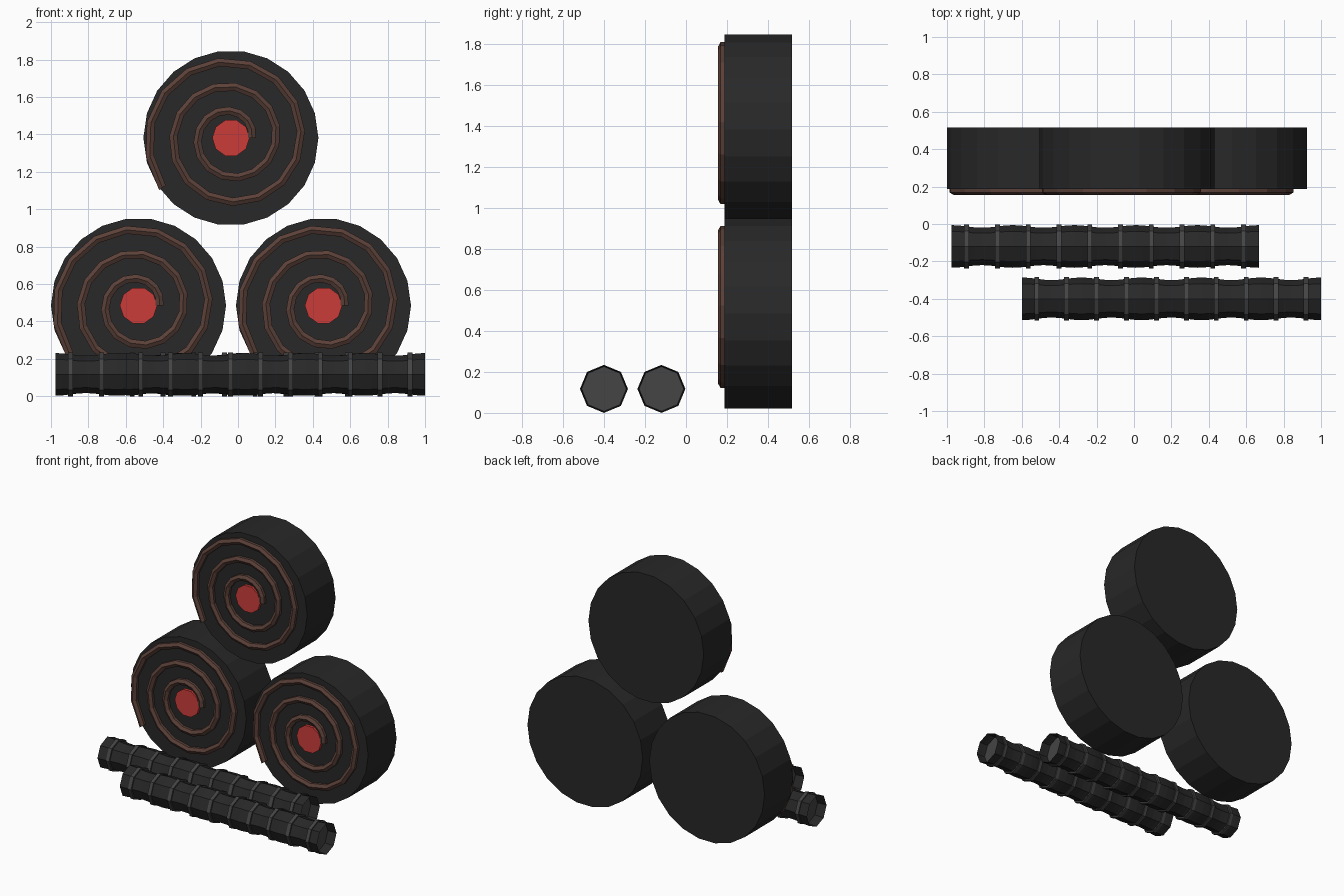
import bpy, bmesh
from math import sin, cos, pi, radians
from mathutils import Vector

if "Cube" in bpy.data.objects:
    bpy.data.objects.remove(bpy.data.objects["Cube"])


def material(name, rgb):
    m = bpy.data.materials.new(name)
    m.diffuse_color = (*rgb, 1)
    m.use_nodes = True
    m.node_tree.nodes["Principled BSDF"].inputs["Base Color"].default_value = m.diffuse_color
    return m


black = material("black", (0.021, 0.021, 0.021))
grey = material("dark_grey", (0.058, 0.058, 0.058))
brown = material("brown", (0.105, 0.052, 0.04))
red = material("red", (0.6, 0.046, 0.042))


def loft(name, rings, mat, capped=True):
    """Skin a list of equal-sized vertex rings into one mesh."""
    bm = bmesh.new()
    loops = [[bm.verts.new(p) for p in ring] for ring in rings]
    n = len(loops[0])
    for a, b in zip(loops, loops[1:]):
        for i in range(n):
            j = (i + 1) % n
            bm.faces.new((a[i], a[j], b[j], b[i]))
    if capped:
        bm.faces.new(loops[0])
        bm.faces.new(loops[-1])
    bmesh.ops.recalc_face_normals(bm, faces=bm.faces)
    mesh = bpy.data.meshes.new(name)
    bm.to_mesh(mesh)
    bm.free()
    mesh.materials.append(mat)
    ob = bpy.data.objects.new(name, mesh)
    bpy.context.collection.objects.link(ob)
    return ob


def circle_y(cx, y, cz, r, n):
    return [(cx + r * cos(2 * pi * i / n), y, cz + r * sin(2 * pi * i / n)) for i in range(n)]


def circle_x(x, cy, cz, r, n=8):
    return [(x, cy + r * cos(2 * pi * i / n), cz + r * sin(2 * pi * i / n)) for i in range(n)]


def wheel(label, cx, cz):
    # Drum and red centre
    loft(label + "_wheel", [circle_y(cx, y, cz, 0.468, 22) for y in (0.188, 0.517)], black)
    loft(label + "_centre", [circle_y(cx, y, cz, 0.1, 10) for y in (0.168, 0.2)], red)
    # Raised spiral strand with a hexagonal section
    rings, steps, turns = [], 40, 2.6
    for s in range(steps + 1):
        t = turns * s / steps
        r, a = 0.112 + 0.131 * t, 2 * pi * t
        out = Vector((cos(a), 0, sin(a)))
        mid = Vector((cx, 0.181, cz)) + out * r
        rings.append([mid + out * 0.025 * sin(pi * k / 3) + Vector((0, -0.025 * cos(pi * k / 3), 0))
                      for k in range(6)])
    loft(label + "_spiral", rings, brown)


def rope(label, x0, x1, cy, cz=0.117):
    length, steps = x1 - x0, 40
    # Open-ended tube with a gently wavy radius
    loft(label + "_rope", [circle_x(x0 + length * s / steps, cy, cz,
                                    0.107 + 0.007 * cos(10 * pi * s / steps))
                           for s in range(steps + 1)], black, False)
    # Ten ridges
    for i in range(10):
        x = x0 + length * (i + 0.5) / 10
        loft(f"{label}_ridge_{i + 1}", [circle_x(x + d, cy, cz, 0.117) for d in (-0.013, 0.013)], grey)


wheel("left", -0.532, 0.485)
wheel("right", 0.457, 0.485)
wheel("top", -0.038, 1.381)
rope("back", -0.977, 0.668, -0.12)
rope("front", -0.6, 1.0, -0.4)
